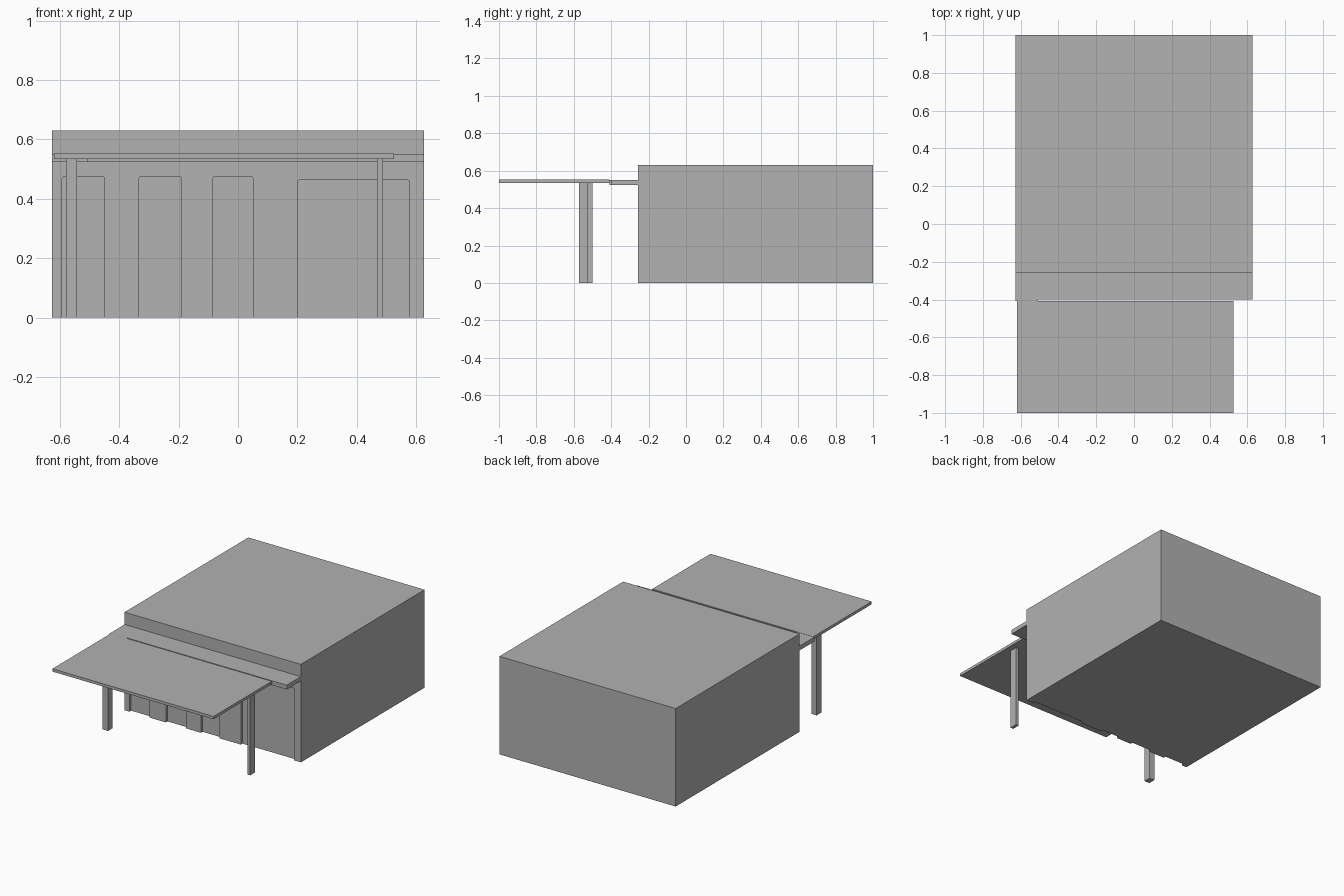
import bpy
import bmesh
from mathutils import Matrix, Vector

default_cube = bpy.data.objects.get("Cube")
if default_cube:
    bpy.data.objects.remove(default_cube, do_unlink=True)

grey = bpy.data.materials.new("plain grey")
grey.use_nodes = True
grey.diffuse_color = (0.445, 0.445, 0.445, 1)
grey.node_tree.nodes["Principled BSDF"].inputs["Base Color"].default_value = grey.diffuse_color


def finish(name, bm):
    bmesh.ops.recalc_face_normals(bm, faces=bm.faces)
    mesh = bpy.data.meshes.new(name)
    bm.to_mesh(mesh)
    bm.free()
    mesh.materials.append(grey)
    obj = bpy.data.objects.new(name, mesh)
    bpy.context.collection.objects.link(obj)
    return obj


def box(name, x, y, z, corner=0):
    """Box from (min, max) ranges; corner rounds the edges that run front to back."""
    bm = bmesh.new()
    size = Vector((x[1] - x[0], y[1] - y[0], z[1] - z[0]))
    centre = Vector((x[0] + x[1], y[0] + y[1], z[0] + z[1])) / 2
    bmesh.ops.create_cube(bm, size=1, matrix=Matrix.Translation(centre) @ Matrix.Diagonal(size).to_4x4())
    if corner:
        edges = [e for e in bm.edges
                 if abs(e.verts[0].co.y - e.verts[1].co.y) > size.y / 2]
        bmesh.ops.bevel(bm, geom=edges, offset=corner, segments=3, profile=0.5, affect='EDGES')
    return finish(name, bm)


def slab(name, outline, z):
    """Flat plate with the given plan outline."""
    bm = bmesh.new()
    face = bm.faces.new([bm.verts.new((px, py, z[0])) for px, py in outline])
    top = bmesh.ops.extrude_face_region(bm, geom=[face], use_keep_orig=True)["geom"]
    verts = [v for v in top if isinstance(v, bmesh.types.BMVert)]
    bmesh.ops.translate(bm, verts=verts, vec=(0, 0, z[1] - z[0]))
    return finish(name, bm)


HALF, FRONT, RECESS = 0.627, -0.257, 0.017

# Main block with shallow doorways cut into the front wall
building = box("building", (-HALF, HALF), (FRONT, 1), (0, 0.63))
doorways = [(-0.592, -0.45, 0.475), (-0.333, -0.19, 0.475),
            (-0.084, 0.05, 0.475), (0.2, 0.578, 0.463)]
for left, right, top in doorways:
    cutter = box("doorway_cutter", (left, right), (FRONT - 0.05, FRONT + RECESS), (-0.1, top), 0.007)
    cutter.hide_render = True
    cut = building.modifiers.new("doorway", 'BOOLEAN')
    cut.operation = 'DIFFERENCE'
    cut.solver = 'EXACT'
    cut.object = cutter
    bpy.context.view_layer.objects.active = building
    bpy.ops.object.modifier_apply(modifier=cut.name)
    bpy.data.objects.remove(cutter, do_unlink=True)

# Narrow ledge, stepped forward slightly at one end
slab("wall_ledge",
     [(-HALF, FRONT), (-HALF, -0.408), (-0.507, -0.408), (-0.507, -0.4), (HALF, -0.4), (HALF, FRONT)],
     (0.523, 0.551))

# Large awning and its two posts
box("awning", (-0.62, 0.526), (-1, -0.408), (0.534, 0.552))
box("right_post", (-0.579, -0.542), (-0.547, -0.5), (0, 0.535))
box("left_post", (0.468, 0.488), (-0.573, -0.523), (0, 0.535))
